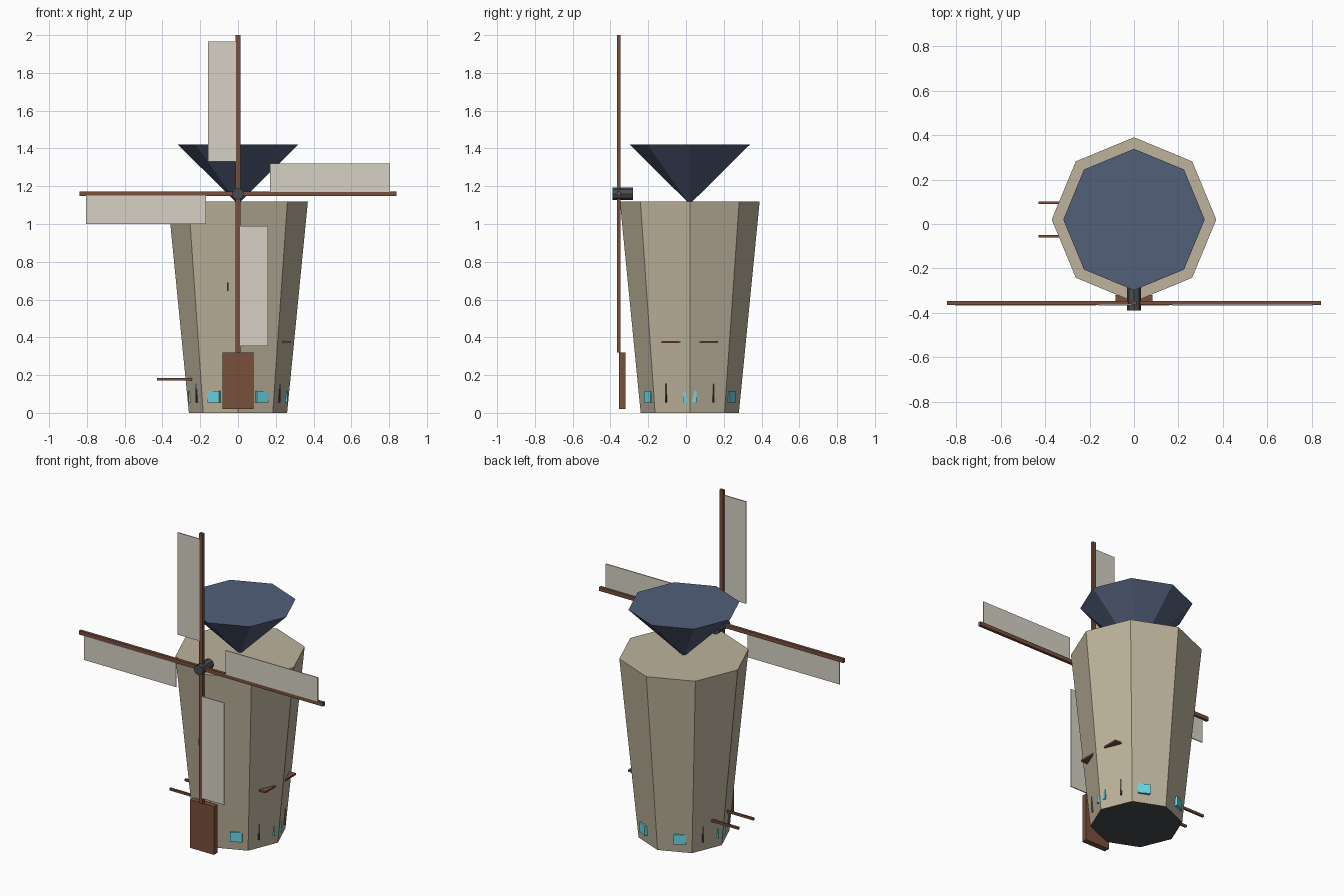
import bpy, math
from mathutils import Matrix, Vector

cube = bpy.data.objects.get("Cube")
if cube:
    bpy.data.objects.remove(cube, do_unlink=True)


def material(name, r, g, b):
    m = bpy.data.materials.new(name)
    m.use_nodes = True
    m.diffuse_color = (r, g, b, 1)
    m.node_tree.nodes["Principled BSDF"].inputs["Base Color"].default_value = (r, g, b, 1)
    return m


STONE = material("tan stone", 0.51, 0.45, 0.33)
SLATE = material("slate blue", 0.085, 0.115, 0.195)
WOOD = material("brown wood", 0.19, 0.08, 0.045)
CLOTH = material("pale cloth", 0.67, 0.64, 0.56)
GLASS = material("cyan glass", 0.14, 0.68, 0.79)
IRON = material("dark iron", 0.065, 0.07, 0.08)

AXIS_Y = 0.02      # tower centre line
HUB = Vector((0, -0.355, 1.16))


def box(name, low, high, mat, turn=None):
    """Box between two corners, optionally transformed by a matrix."""
    low, high = Vector(low), Vector(high)
    bpy.ops.mesh.primitive_cube_add(size=1)
    ob = bpy.context.object
    ob.name = name
    size = high - low
    place = Matrix.Translation((low + high) / 2) @ Matrix.Diagonal((*size, 1))
    ob.data.transform((turn or Matrix()) @ place)
    ob.data.materials.append(mat)
    return ob


def octagon(name, r1, r2, z1, z2, mat):
    """Eight-sided frustum on the tower axis with a corner facing +x."""
    bpy.ops.mesh.primitive_cone_add(vertices=8, radius1=r1, radius2=r2, depth=z2 - z1)
    ob = bpy.context.object
    ob.name = name
    ob.data.transform(Matrix.Translation((0, AXIS_Y, (z1 + z2) / 2)))
    ob.data.materials.append(mat)
    return ob


def around(degrees):
    return Matrix.Translation((0, AXIS_Y, 0)) @ Matrix.Rotation(math.radians(degrees), 4, "Z")


# Tower with a dark underside, and the funnel-shaped cap
tower = octagon("tower", 0.26, 0.37, 0, 1.12, STONE)
tower.data.materials.append(IRON)
for face in tower.data.polygons:
    if face.normal.z < -0.9:
        face.material_index = 1
octagon("cap", 0.015, 0.318, 1.12, 1.42, SLATE)

# Hub
bpy.ops.mesh.primitive_cylinder_add(vertices=8, radius=0.032, depth=0.11,
                                    location=(0, -0.335, HUB.z),
                                    rotation=(math.pi / 2, 0, 0))
hub = bpy.context.object
hub.name = "hub"
hub.data.materials.append(IRON)

# Four spars with cloth sails
for i in range(4):
    turn = Matrix.Translation(HUB) @ Matrix.Rotation(-i * math.pi / 2, 4, "Y")
    box(f"spar_{i + 1}", (-0.012, -0.009, 0), (0.012, 0.009, 0.84), WOOD, turn)
    box(f"sail_{i + 1}", (-0.16, -0.011, 0.17), (-0.01, -0.005, 0.805), CLOTH, turn)

# Door
box("door", (-0.083, -0.355, 0.02), (0.083, -0.32, 0.32), WOOD)

# Six windows and the iron bars between them
for i in range(6):
    box(f"window_{i + 1}", (0.23, -0.035, 0.055), (0.261, 0.035, 0.115), GLASS, around(60 * i))
    box(f"bar_{i + 1}", (0.23, -0.004, 0.055), (0.257, 0.004, 0.155), IRON, around(60 * i + 30))

# Side shelves and pegs
for side, dy in (("front", -1), ("back", 1)):
    y = AXIS_Y + 0.1 * dy
    box(f"{side}_shelf", (0.2, y - 0.05, 0.37), (0.281, y + 0.05, 0.381), WOOD)
    y = AXIS_Y + 0.075 * dy
    box(f"{side}_peg", (-0.43, y - 0.006, 0.172), (-0.22, y + 0.006, 0.186), WOOD)

# Small iron catch on the front wall
box("catch", (-0.058, -0.305, 0.645), (-0.05, -0.27, 0.69), IRON)
